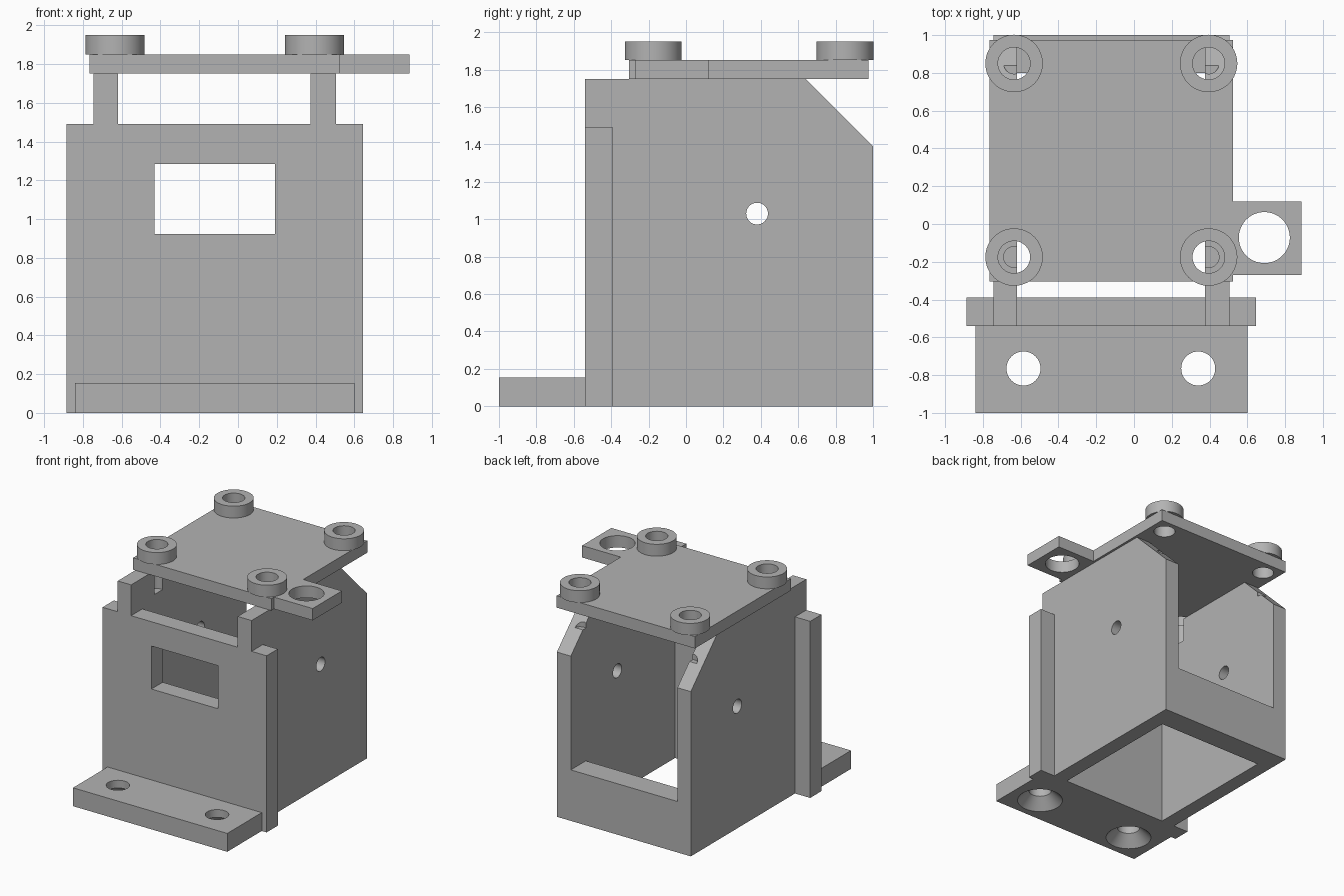
import bpy, bmesh, math
from mathutils import Matrix, Vector

cube = bpy.data.objects.get("Cube")
if cube:
    bpy.data.objects.remove(cube, do_unlink=True)

grey = bpy.data.materials.new("plain_grey")
GREY = (0.45, 0.45, 0.45, 1)
grey.use_nodes = True
grey.diffuse_color = GREY
for node in grey.node_tree.nodes:
    if node.type == 'BSDF_PRINCIPLED':
        node.inputs["Base Color"].default_value = GREY


def add_object(name, bm):
    bmesh.ops.recalc_face_normals(bm, faces=bm.faces)
    mesh = bpy.data.meshes.new(name)
    bm.to_mesh(mesh)
    bm.free()
    mesh.materials.append(grey)
    obj = bpy.data.objects.new(name, mesh)
    bpy.context.collection.objects.link(obj)
    return obj


def prism(name, outline, offset):
    """Extrude a closed outline of 3D points along an offset."""
    bm = bmesh.new()
    face = bm.faces.new([bm.verts.new(p) for p in outline])
    top = bmesh.ops.extrude_face_region(bm, geom=[face])["geom"]
    bmesh.ops.translate(bm, vec=Vector(offset),
                        verts=[v for v in top if isinstance(v, bmesh.types.BMVert)])
    return add_object(name, bm)


def box(name, x0, x1, y0, y1, z0, z1):
    return prism(name, [(x0, y0, z0), (x1, y0, z0), (x1, y1, z0), (x0, y1, z0)],
                 (0, 0, z1 - z0))


def cone(name, x, y, z0, z1, r0, r1=None, along_x=False):
    """Round solid from z0 to z1; along_x lays it on its side about (x, y) = (y, z)."""
    bm = bmesh.new()
    bmesh.ops.create_cone(bm, cap_ends=True, segments=64, radius1=r0,
                          radius2=r0 if r1 is None else r1, depth=z1 - z0)
    if along_x:
        turn = Matrix.Translation(((z0 + z1) / 2, x, y)) @ Matrix.Rotation(math.pi / 2, 4, 'Y')
    else:
        turn = Matrix.Translation((x, y, (z0 + z1) / 2))
    bmesh.ops.transform(bm, matrix=turn, verts=bm.verts)
    return add_object(name, bm)


def cut(obj, cutters):
    """Subtract the cutters, bake the result and discard them."""
    for c in cutters:
        c.hide_render = True
        mod = obj.modifiers.new("cut", 'BOOLEAN')
        mod.operation, mod.solver, mod.object = 'DIFFERENCE', 'EXACT', c
    bpy.context.view_layer.update()
    baked = bpy.data.meshes.new_from_object(
        obj.evaluated_get(bpy.context.evaluated_depsgraph_get()))
    obj.modifiers.clear()
    obj.data = baked
    for c in cutters:
        bpy.data.objects.remove(c, do_unlink=True)
    return obj


# Shared layout
LEFT = (0.375, 0.505)
RIGHT = (-0.745, -0.62)
FRONT, PANEL_BACK, BACK = -0.54, -0.39, 1.0
WALL_TOP, LID_TOP = 1.75, 1.85
SCREWS = [(x, y) for x in (-0.635, 0.395) for y in (-0.175, 0.85)]
parts = []

# Side walls with sloped rear corner, cross hole and screw pilots
for side, (x0, x1) in (("left", LEFT), ("right", RIGHT)):
    profile = [(FRONT, 0), (BACK, 0), (BACK, 1.39), (0.64, WALL_TOP), (FRONT, WALL_TOP)]
    wall = prism(side + "_wall", [(x0, y, z) for y, z in profile], (x1 - x0, 0, 0))
    holes = [cone("cutter", 0.38, 1.03, x0 - 0.1, x1 + 0.1, 0.058, along_x=True)]
    holes += [cone("cutter", x, y, 1.55, 1.9, 0.055)
              for x, y in SCREWS if (x > 0) == (x0 > 0)]
    parts.append(cut(wall, holes))

# Front panel with window, and its side flanges
panel = box("front_panel", RIGHT[1], LEFT[0], FRONT, PANEL_BACK, 0, 1.49)
parts.append(cut(panel, [box("cutter", -0.43, 0.19, -0.7, -0.2, 0.922, 1.285)]))
parts.append(box("left_flange", LEFT[1], 0.645, FRONT, PANEL_BACK, 0, 1.49))
parts.append(box("right_flange", -0.886, RIGHT[0], FRONT, PANEL_BACK, 0, 1.49))

# Low rear wall; the bottom stays open
parts.append(box("rear_wall", RIGHT[1], LEFT[0], 0.8, BACK, 0, 0.43))

# Mounting foot with holes countersunk from below
foot = box("mounting_foot", -0.84, 0.6, -1, FRONT, 0, 0.155)
holes = []
for x in (-0.585, 0.34):
    holes.append(cone("cutter", x, -0.765, -0.1, 0.3, 0.09))
    holes.append(cone("cutter", x, -0.765, -0.01, 0.09, 0.19, 0.09))
parts.append(cut(foot, holes))

# Lid plate with side tab, one outline
outline = [(-0.765, -0.305), (0.525, -0.305), (0.525, -0.27), (0.886, -0.27),
           (0.886, 0.12), (0.525, 0.12), (0.525, 0.975), (-0.765, 0.975)]
lid = prism("lid_plate", [(x, y, WALL_TOP) for x, y in outline], (0, 0, LID_TOP - WALL_TOP))
holes = [cone("cutter", x, y, 1.6, 2, 0.085) for x, y in SCREWS]
holes.append(cone("cutter", 0.69, -0.072, 1.6, 2, 0.135))
parts.append(cut(lid, holes))

# Round screw collars on the lid
for i, (x, y) in enumerate(SCREWS):
    collar = cone("screw_collar_%d" % (i + 1), x, y, LID_TOP, 1.95, 0.152)
    parts.append(cut(collar, [cone("cutter", x, y, 1.7, 2.1, 0.085)]))

# Smooth the round surfaces, keep the edges sharp
bpy.ops.object.select_all(action='DESELECT')
for p in parts:
    p.select_set(True)
bpy.context.view_layer.objects.active = parts[0]
bpy.ops.object.shade_smooth_by_angle(angle=math.radians(30))
